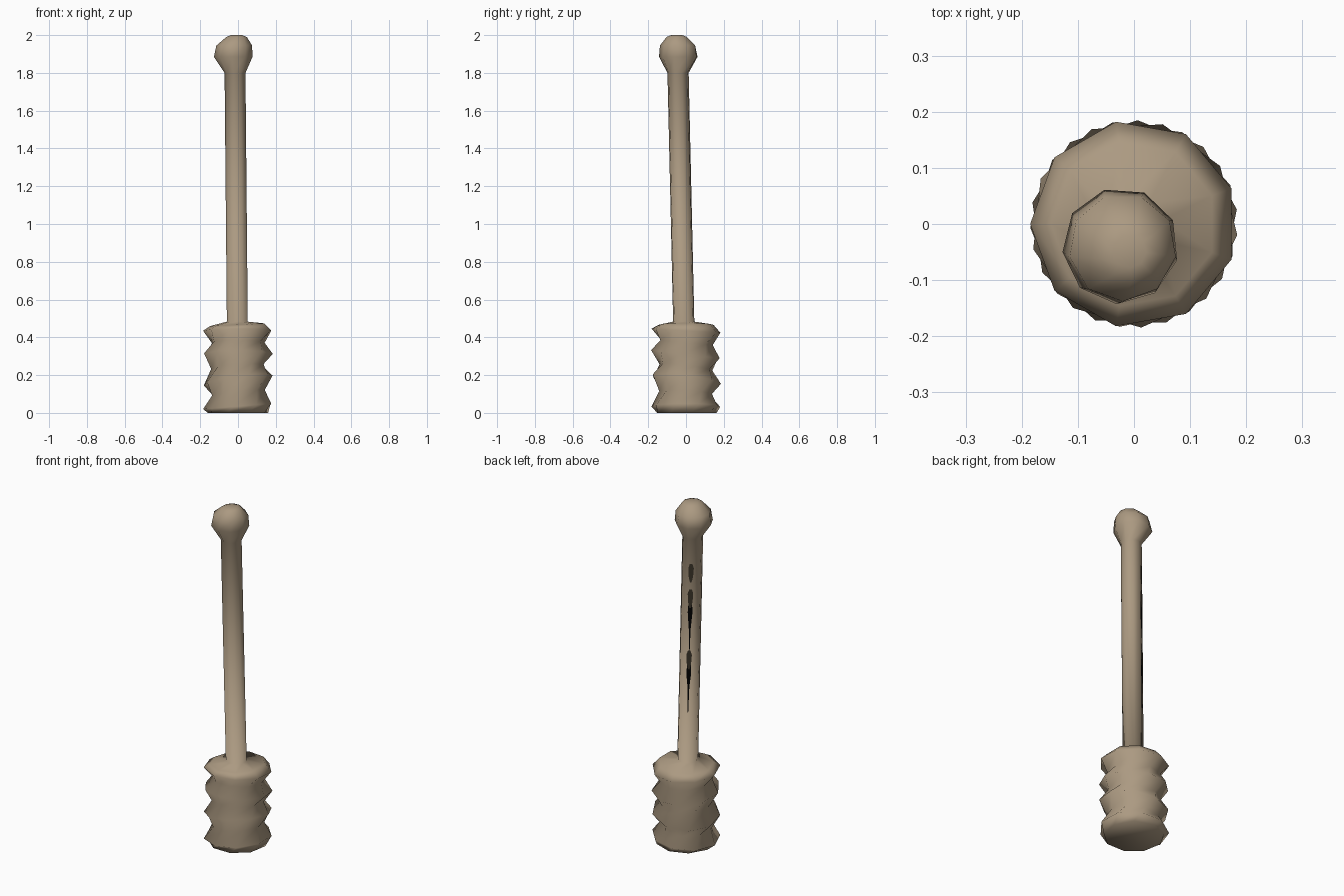
import bpy, bmesh, math
from mathutils import Vector

cube = bpy.data.objects.get("Cube")
if cube:
    bpy.data.objects.remove(cube, do_unlink=True)


def material(name, rgb):
    mat = bpy.data.materials.new(name)
    mat.use_nodes = True
    mat.diffuse_color = (*rgb, 1)
    mat.node_tree.nodes["Principled BSDF"].inputs["Base Color"].default_value = (*rgb, 1)
    return mat


def add_object(name, bm, mat):
    mesh = bpy.data.meshes.new(name)
    bm.to_mesh(mesh)
    bm.free()
    mesh.materials.append(mat)
    bpy.context.collection.objects.link(bpy.data.objects.new(name, mesh))


wood = material("tan wood", (0.41, 0.322, 0.222))
brown = material("dark brown", (0.04, 0.031, 0.02))
black = material("black", (0.0, 0.0, 0.0))

SIDES = 9
bm = bmesh.new()
loops = []


def ring(x, y, z, r, turn, tilt_x=0.0, tilt_y=0.0):
    """Add one ring of the turned piece and skin it to the ring below."""
    loop = []
    for k in range(SIDES):
        a = math.radians(turn) + math.tau * k / SIDES
        dx, dy = r * math.cos(a), r * math.sin(a)
        loop.append(bm.verts.new((x + dx, y + dy, z + tilt_x * dx + tilt_y * dy)))
    if loops:
        low = loops[-1]
        for k in range(SIDES):
            n = (k + 1) % SIDES
            bm.faces.new((low[k], low[n], loop[n], loop[k]))
    loops.append(loop)


# Grooved head: uneven, leaning ridges with a groove midway between each pair
ridges = [(0.035, 0.08, 0.0), (0.175, 0.14, -0.12), (0.31, 0.0, -0.12), (0.435, 0.0, -0.06)]
ring(0, 0, 0.0, 0.162, 10)
turn = 22
for i, (z, tx, ty) in enumerate(ridges):
    if i:
        pz, px, py = ridges[i - 1]
        ring(0, 0, (z + pz) / 2, 0.142, turn - 13, (tx + px) / 2, (ty + py) / 2)
    ring(0, 0, z, 0.185, turn, tx, ty)
    turn += 26
turn -= 26
ring(0, 0, 0.467, 0.148, turn, 0.05)

# Slightly leaning handle
foot, neck = Vector((-0.002, -0.012, 0.483)), Vector((-0.014, -0.042, 1.8))
radius = 0.057
ring(*foot, radius, turn)
ring(*neck, radius, turn)

# Faceted round knob
ring(-0.024, -0.039, 1.885, 0.104, turn + 6)
ring(-0.02, -0.042, 1.945, 0.096, turn + 10)
ring(-0.008, -0.048, 1.99, 0.055, turn + 14)
ring(-0.008, -0.048, 2.0, 0.03, turn + 14)

# Close both ends and shade the whole piece smooth
bm.faces.new(loops[0][::-1])
bm.faces.new(loops[-1])
for face in bm.faces:
    face.smooth = True
add_object("dipper", bm, wood)

# Dark marks: thin plates on the back facet of the handle
facet = math.radians(turn + 180 / SIDES)
out = Vector((math.cos(facet), math.sin(facet), 0))
across = Vector((-out.y, out.x, 0))
lift = radius * math.cos(math.pi / SIDES) + 0.001


def mark(name, mat, outline, extra=0.0):
    """Fill a flat shape given as (height, half width) pairs from bottom to top."""
    bm = bmesh.new()
    sides = {-1: [], 1: []}
    for z, half in outline:
        centre = foot.lerp(neck, (z - foot.z) / (neck.z - foot.z)) + out * (lift + extra)
        for s in sides:
            sides[s].append(bm.verts.new(centre + across * half * s))
    bm.faces.new(sides[-1] + sides[1][::-1])
    bm.normal_update()
    for face in bm.faces:
        if face.normal.dot(out) < 0:
            face.normal_flip()
    add_object(name, bm, mat)


for i, (low, high) in enumerate([(0.78, 1.09), (1.12, 1.45)]):
    mark(f"black_sliver_{i + 1}", black,
         [(low, 0.002), (low + 0.15, 0.005), (high - 0.08, 0.013), (high, 0.008)])
for i, z in enumerate([1.09, 1.45, 1.6]):
    mark(f"brown_spot_{i + 1}", brown,
         [(z - 0.055, 0.004), (z - 0.02, 0.012), (z + 0.03, 0.015), (z + 0.055, 0.007)], 0.002)
